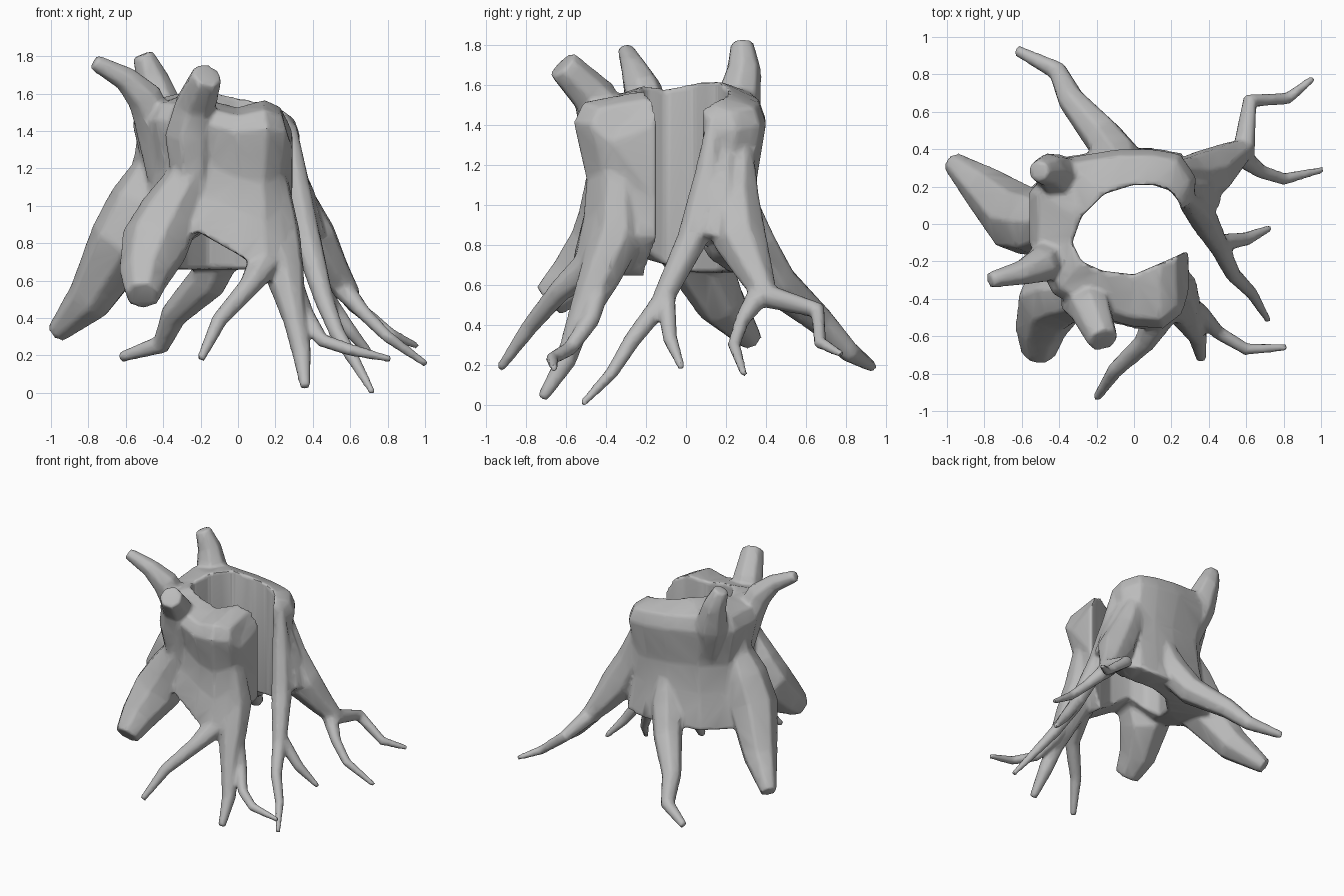
import bpy
import bmesh
from math import cos, sin, pi, radians
from mathutils import Vector

cube = bpy.data.objects.get("Cube")
if cube:
    bpy.data.objects.remove(cube, do_unlink=True)

bark = bpy.data.materials.new("grey_bark")
bark.use_nodes = True
bark.diffuse_color = (0.5, 0.5, 0.5, 1)
bark.node_tree.nodes["Principled BSDF"].inputs["Base Color"].default_value = (0.5, 0.5, 0.5, 1)

parts = []


def loft(name, rings):
    """Bridge closed rings of points into a capped solid."""
    bm = bmesh.new()
    loops = [[bm.verts.new(point) for point in ring] for ring in rings]
    for lower, upper in zip(loops, loops[1:]):
        count = len(lower)
        for i in range(count):
            j = (i + 1) % count
            bm.faces.new((lower[i], lower[j], upper[j], upper[i]))
    bm.faces.new(loops[0])
    bm.faces.new(loops[-1])
    bmesh.ops.triangulate(bm, faces=bm.faces[:])
    bmesh.ops.recalc_face_normals(bm, faces=bm.faces[:])
    mesh = bpy.data.meshes.new(name)
    bm.to_mesh(mesh)
    bm.free()
    mesh.materials.append(bark)
    obj = bpy.data.objects.new(name, mesh)
    bpy.context.collection.objects.link(obj)
    parts.append(obj)


def limb(name, *stations, sides=7):
    """Tapered tube through (x, y, z, radius) stations, base first."""
    points = [Vector(station[:3]) for station in stations]
    last = len(points) - 1
    rings = []
    tangent = (points[1] - points[0]).normalized()
    across = tangent.orthogonal().normalized()
    for i, point in enumerate(points):
        ahead = (points[min(i + 1, last)] - point).normalized()
        behind = (point - points[max(i - 1, 0)]).normalized()
        turned = (ahead + behind).normalized()
        across = tangent.rotation_difference(turned) @ across
        tangent = turned
        beside = tangent.cross(across)
        radius = stations[i][3]
        rings.append([point + radius * (across * cos(2 * pi * k / sides) + beside * sin(2 * pi * k / sides))
                      for k in range(sides)])
    loft(name, rings)


# Hollow trunk wall, open on one side: inner x, y, outer x, y, bottom, top
wall = [
    (.29, -.14, .28, -.36, .84, 1.41),
    (.23, -.17, .25, -.46, .76, 1.53),
    (.14, -.21, .15, -.54, .64, 1.57),
    (.0, -.27, .0, -.53, .74, 1.53),
    (-.17, -.25, -.2, -.48, .86, 1.57),
    (-.28, -.20, -.42, -.36, .78, 1.6),
    (-.33, -.10, -.54, -.1, .7, 1.58),
    (-.28, .04, -.54, .17, .66, 1.61),
    (-.16, .16, -.36, .34, .66, 1.62),
    (.0, .21, -.08, .385, .66, 1.58),
    (.1, .21, .1, .385, .66, 1.56),
    (.19, .18, .24, .36, .68, 1.54),
    (.24, .12, .32, .24, .72, 1.51),
    (.25, .08, .31, .11, .78, 1.48),
]
# Outward scale of the bark at rising heights
flare = [(0, 1.06), (.3, .95), (.52, .92), (.83, 1.04), (.94, .95)]
sections = []
for inner_x, inner_y, outer_x, outer_y, bottom, top in wall:
    inner, outer = Vector((inner_x, inner_y, 0)), Vector((outer_x, outer_y, 0))
    section = []
    for height, scale in flare:
        section.append(outer * scale + Vector((0, 0, bottom + height * (top - bottom))))
    for height, scale in reversed(flare):
        rise = 1 if height > .9 else height
        section.append(inner + Vector((0, 0, bottom + rise * (top - bottom))))
    sections.append(section)
loft("trunk_wall", sections)

# Broken branch stubs around the rim
limb("left_branch", (-.41, -.14, 1.15, .08), (-.45, -.18, 1.45, .11),
     (-.5, -.22, 1.58, .1), (-.6, -.26, 1.68, .07), (-.77, -.3, 1.77, .045))
limb("front_branch", (-.24, -.36, 1.0, .1), (-.26, -.4, 1.38, .14),
     (-.23, -.46, 1.54, .115), (-.165, -.62, 1.7, .085))
limb("back_branch", (-.34, .2, 1.15, .07), (-.4, .25, 1.48, .13),
     (-.46, .29, 1.68, .09), (-.51, .28, 1.81, .06))

# Thick cut roots on the left
limb("left_thick_root", (-.42, .0, 1.5, .09), (-.44, .0, 1.2, .13), (-.51, .0, 1.02, .18),
     (-.61, .02, .81, .19), (-.79, .18, .5, .13), (-.97, .33, .32, .06))
limb("front_thick_root", (-.24, -.36, 1.35, .1), (-.26, -.37, 1.15, .13), (-.36, -.37, .96, .17),
     (-.44, -.4, .8, .19), (-.5, -.56, .63, .14), (-.51, -.69, .52, .095))

# Slender front roots
limb("front_inner_root", (.13, -.37, .95, .1), (.17, -.42, .73, .11), (.06, -.63, .57, .06),
     (-.1, -.78, .39, .045), (-.2, -.93, .18, .025))
limb("front_middle_root", (.17, -.34, 1.15, .1), (.2, -.34, .85, .14), (.25, -.43, .64, .11),
     (.3, -.54, .4, .065), (.34, -.6, .22, .055), (.36, -.72, .03, .03))
limb("front_outer_root", (.26, -.4, .68, .06), (.36, -.48, .42, .05), (.45, -.58, .28, .04),
     (.6, -.67, .23, .035), (.82, -.66, .18, .02))

# Roots along the split edge
limb("split_edge_root", (.28, .14, 1.43, .035), (.31, .11, 1.15, .07), (.37, .03, .82, .08),
     (.46, -.13, .5, .055), (.53, -.27, .32, .045), (.63, -.37, .16, .035), (.72, -.52, .0, .02))
limb("split_edge_fork", (.45, -.1, .54, .05), (.6, -.08, .33, .04), (.73, -.02, .18, .02))
limb("split_edge_web", (.26, .2, 1.3, .05), (.32, .18, 1.05, .1), (.39, .14, .82, .09))

# Back roots
limb("back_right_root", (.22, .28, 1.3, .06), (.29, .25, 1.05, .12), (.4, .27, .82, .14),
     (.51, .35, .65, .095), (.59, .41, .54, .065), (.62, .66, .47, .045),
     (.82, .67, .31, .035), (.96, .78, .25, .02))
limb("back_right_fork", (.55, .38, .57, .065), (.68, .28, .42, .04),
     (.8, .24, .3, .035), (1.01, .29, .15, .02))
limb("back_left_root", (-.04, .3, 1.0, .07), (-.07, .33, .8, .13), (-.16, .46, .6, .11),
     (-.34, .67, .42, .075), (-.41, .82, .26, .055), (-.63, .93, .19, .03))

# Fuse the parts into one continuous low-poly bark surface
bpy.ops.object.select_all(action='DESELECT')
for part in parts:
    part.select_set(True)
stump = parts[0]
bpy.context.view_layer.objects.active = stump
bpy.ops.object.join()
stump.name = "tree_stump"

fuse = stump.modifiers.new("fuse", 'REMESH')
fuse.mode = 'VOXEL'
fuse.voxel_size = 0.014
blend = stump.modifiers.new("blend", 'SMOOTH')
blend.factor = 0.5
blend.iterations = 6
simplify = stump.modifiers.new("simplify", 'DECIMATE')
simplify.ratio = 0.12
for modifier in ("fuse", "blend", "simplify"):
    bpy.ops.object.modifier_apply(modifier=modifier)

stump.data.materials.clear()
stump.data.materials.append(bark)
bpy.ops.object.shade_smooth_by_angle(angle=radians(50))
